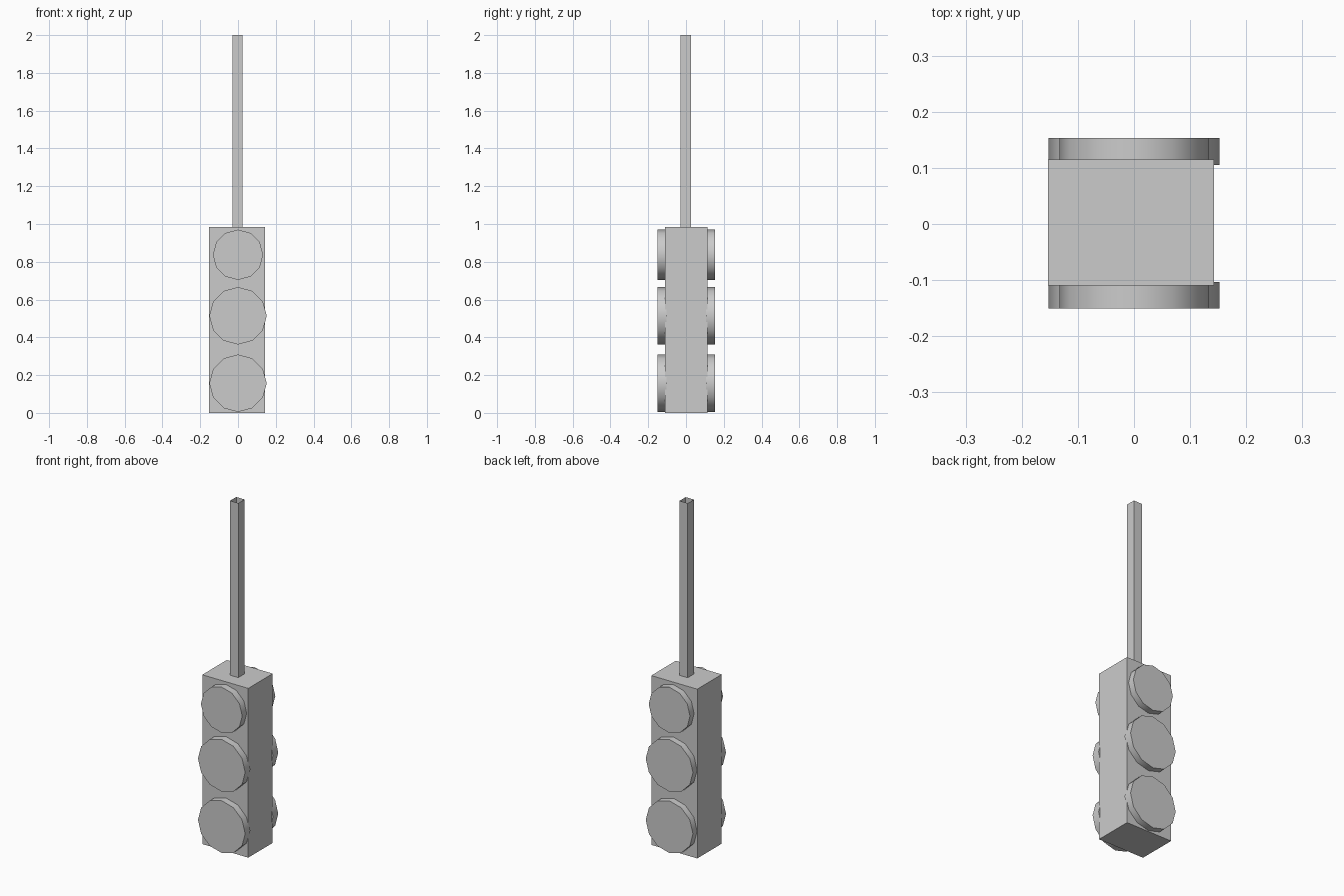
import bpy, bmesh, math
from mathutils import Matrix

if "Cube" in bpy.data.objects:
    bpy.data.objects.remove(bpy.data.objects["Cube"])


def make_object(name, bm):
    bmesh.ops.recalc_face_normals(bm, faces=bm.faces)
    mesh = bpy.data.meshes.new(name)
    bm.to_mesh(mesh)
    bm.free()
    obj = bpy.data.objects.new(name, mesh)
    bpy.context.collection.objects.link(obj)
    return obj


def box(name, x, y, z, open_ends=False):
    bm = bmesh.new()
    bmesh.ops.create_cube(bm, size=1)
    if open_ends:
        ends = [f for f in bm.faces if abs(f.normal.z) > 0.9]
        bmesh.ops.delete(bm, geom=ends, context='FACES_ONLY')
    for v in bm.verts:
        v.co = [lo + (c + 0.5) * (hi - lo) for c, (lo, hi) in zip(v.co, (x, y, z))]
    return make_object(name, bm)


def lamp(name, radius, y, z):
    # Twelve-sided disc facing along y, with a vertex at top and at each side
    bm = bmesh.new()
    bmesh.ops.create_cone(bm, cap_ends=True, segments=12, radius1=radius,
                          radius2=radius, depth=0.048,
                          matrix=Matrix.Translation((0, y, z)) @ Matrix.Rotation(math.pi / 2, 4, 'X'))
    obj = make_object(name, bm)
    bpy.ops.object.select_all(action='DESELECT')
    obj.select_set(True)
    bpy.context.view_layer.objects.active = obj
    bpy.ops.object.shade_smooth_by_angle(angle=math.radians(40))


# Signal housing
box("housing", (-0.153, 0.143), (-0.11, 0.115), (0, 0.985))

# Hanging pole, an open square tube
box("hanging_pole", (-0.03, 0.023), (-0.03, 0.027), (0.985, 2.0), open_ends=True)

# Three lamps on the front and three on the back
for side, y in (("front", -0.127), ("back", 0.129)):
    for place, radius, z in (("bottom", 0.152, 0.157), ("middle", 0.152, 0.514), ("top", 0.133, 0.837)):
        lamp(f"{side}_{place}_lamp", radius, y, z)
